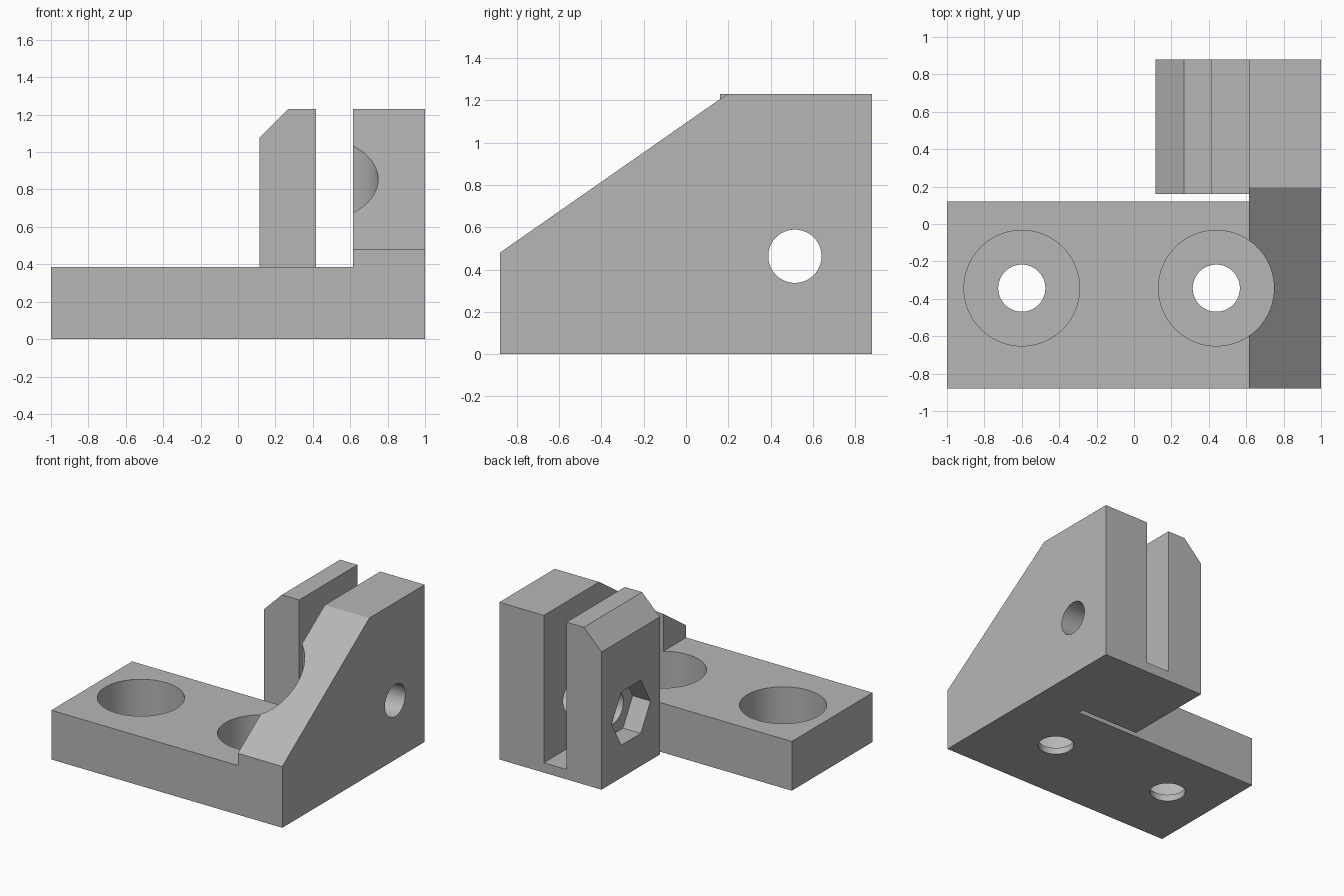
import bpy
import bmesh
from math import pi, radians
from mathutils import Matrix, Vector

default = bpy.data.objects.get("Cube")
if default:
    bpy.data.objects.remove(default, do_unlink=True)

gray = bpy.data.materials.new("mid gray")
gray.use_nodes = True
gray.diffuse_color = (0.47, 0.47, 0.47, 1)
gray.node_tree.nodes["Principled BSDF"].inputs["Base Color"].default_value = (0.47, 0.47, 0.47, 1)


def make_object(name, bm):
    bmesh.ops.recalc_face_normals(bm, faces=bm.faces[:])
    mesh = bpy.data.meshes.new(name)
    bm.to_mesh(mesh)
    bm.free()
    mesh.materials.append(gray)
    obj = bpy.data.objects.new(name, mesh)
    bpy.context.collection.objects.link(obj)
    return obj


def prism(name, outline, sweep):
    """Extrude a closed outline along a vector."""
    bm = bmesh.new()
    face = bm.faces.new([bm.verts.new(p) for p in outline])
    result = bmesh.ops.extrude_face_region(bm, geom=[face], use_keep_orig=True)
    moved = [v for v in result["geom"] if isinstance(v, bmesh.types.BMVert)]
    bmesh.ops.translate(bm, verts=moved, vec=Vector(sweep))
    return make_object(name, bm)


def rod(name, radius, start, length, axis="Z", sides=96):
    """Cylinder that runs from start along +X or +Z."""
    bm = bmesh.new()
    bmesh.ops.create_cone(bm, cap_ends=True, segments=sides,
                          radius1=radius, radius2=radius, depth=length)
    bmesh.ops.translate(bm, verts=bm.verts, vec=(0, 0, length / 2))
    if axis == "X":
        bmesh.ops.transform(bm, verts=bm.verts, matrix=Matrix.Rotation(pi / 2, 4, "Y"))
    bmesh.ops.translate(bm, verts=bm.verts, vec=start)
    return make_object(name, bm)


def combine(target, tool, operation):
    """Apply a boolean and remove the tool."""
    mod = target.modifiers.new(operation.lower(), "BOOLEAN")
    mod.operation = operation
    mod.solver = "EXACT"
    mod.object = tool
    bpy.context.view_layer.update()
    evaluated = target.evaluated_get(bpy.context.evaluated_depsgraph_get())
    mesh = bpy.data.meshes.new_from_object(evaluated)
    target.modifiers.clear()
    target.data = mesh
    bpy.data.objects.remove(tool, do_unlink=True)


BACK, WALL_X, TOP = 0.88, 0.615, 1.23

# Sloped side wall
wall_outline = [(-BACK, 0), (BACK, 0), (BACK, TOP), (0.195, TOP), (-BACK, 0.48)]
bracket = prism("clamp_bracket", [(WALL_X, y, z) for y, z in wall_outline], (1 - WALL_X, 0, 0))

# Mounting base
base_outline = [(-1, -BACK), (0.8, -BACK), (0.8, 0.12), (-1, 0.12)]
combine(bracket, prism("base", [(x, y, 0) for x, y in base_outline], (0, 0, 0.385)), "UNION")

# Clamp jaw with chamfered top, joined to the wall by a thin floor
jaw_outline = [(0.115, 0), (0.8, 0), (0.8, 0.077), (0.418, 0.077),
               (0.418, TOP), (0.268, TOP), (0.115, 1.077)]
combine(bracket, prism("jaw", [(x, 0.16, z) for x, z in jaw_outline], (0, BACK - 0.16, 0)), "UNION")

# Counterbored mounting holes; the wide bores also bite into the wall
for x in (-0.6, 0.44):
    combine(bracket, rod("counterbore", 0.309, (x, -0.343, 0.051), 2), "DIFFERENCE")
    combine(bracket, rod("screw_hole", 0.126, (x, -0.343, -0.5), 1), "DIFFERENCE")

# Clamp bolt hole and hexagonal nut pocket
combine(bracket, rod("bolt_hole", 0.126, (-0.5, 0.515, 0.463), 2, "X"), "DIFFERENCE")
combine(bracket, rod("nut_pocket", 0.24, (-0.039, 0.515, 0.463), 0.308, "X", 6), "DIFFERENCE")

bpy.ops.object.select_all(action="DESELECT")
bracket.select_set(True)
bpy.context.view_layer.objects.active = bracket
bpy.ops.object.shade_smooth_by_angle(angle=radians(30))
